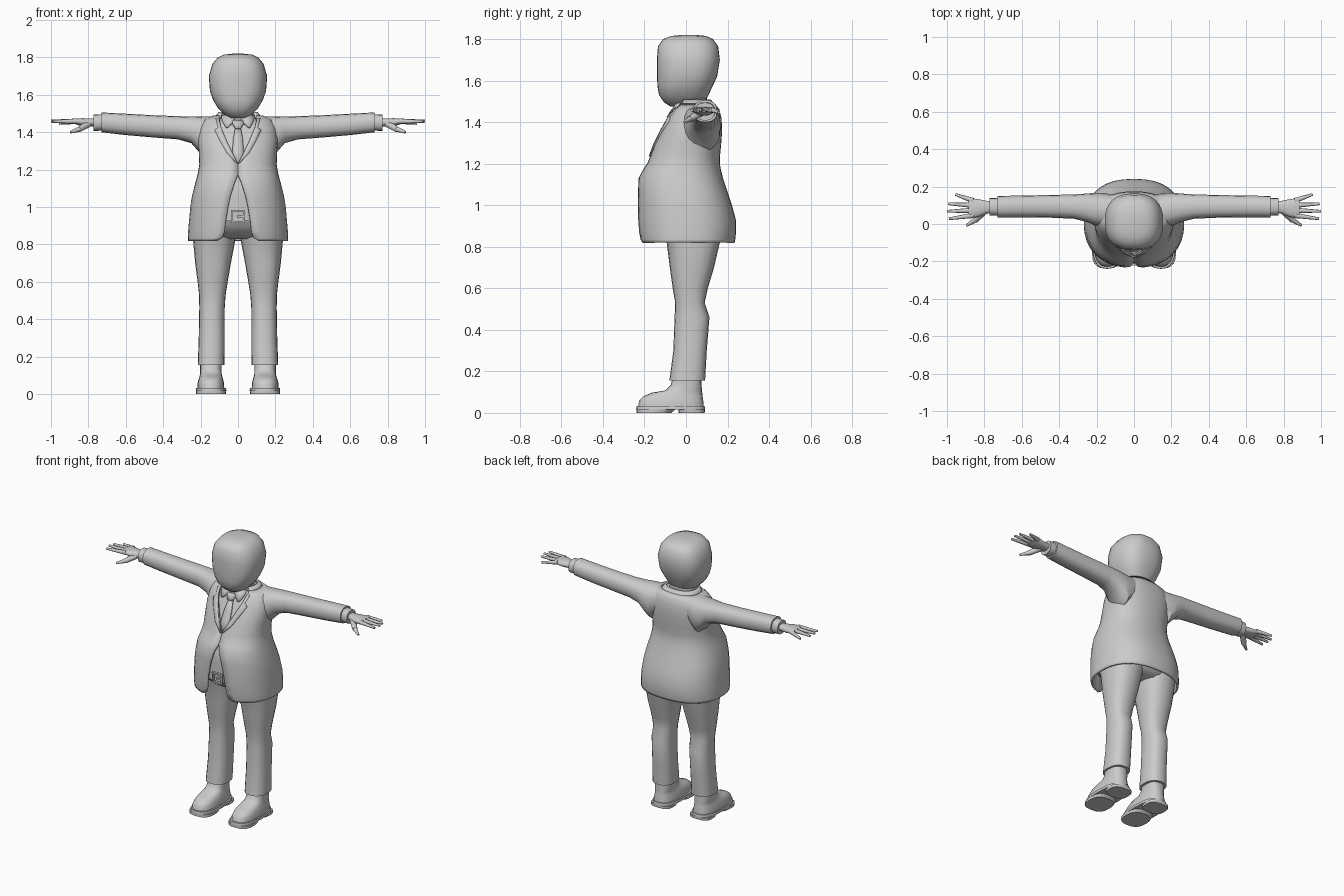
import bpy, bmesh
from math import sin, cos, pi, asin
from mathutils import Vector


def sgnpow(v, e):
    return (abs(v) ** e) * (1 if v >= 0 else -1)


def finish(name, bm, mirror=False, thick=0, angle=40):
    bmesh.ops.recalc_face_normals(bm, faces=bm.faces)
    me = bpy.data.meshes.new(name)
    bm.to_mesh(me)
    bm.free()
    ob = bpy.data.objects.new(name, me)
    bpy.context.collection.objects.link(ob)
    bpy.ops.object.select_all(action='DESELECT')
    ob.select_set(True)
    bpy.context.view_layer.objects.active = ob
    bpy.ops.object.shade_smooth_by_angle(angle=angle * pi / 180)
    if thick:
        s = ob.modifiers.new("thickness", 'SOLIDIFY')
        s.thickness, s.offset = thick, 0
    if mirror:
        ob.modifiers.new("mirror", 'MIRROR')
    return ob


def loft(name, rings, n=24, p=2.4, axis='z', mirror=False, cap=True, thick=0, angle=40):
    """Rings: (position, u0, u1, v0, v1[, front gap]); superellipse sections.
    axis z: u=x, v=y.  axis x: u=y, v=z."""
    bm = bmesh.new()
    rows = []
    for w, u0, u1, v0, v1, *gap in rings:
        hu, hv, cu, cv = (u1 - u0) / 2, (v1 - v0) / 2, (u0 + u1) / 2, (v0 + v1) / 2
        if gap:
            t0 = asin(min(1, gap[0] / hu) ** (p / 2))
            ts = [t0 + (2 * pi - 2 * t0) * i / n for i in range(n + 1)]
        else:
            ts = [2 * pi * i / n for i in range(n)]
        row = []
        for t in ts:
            u, v = cu + hu * sgnpow(sin(t), 2 / p), cv - hv * sgnpow(cos(t), 2 / p)
            row.append(bm.verts.new((u, v, w) if axis == 'z' else (w, u, v)))
        rows.append(row)
    is_open = len(rings[0]) > 5
    for a, b in zip(rows, rows[1:]):
        for i in range(len(a) - 1 if is_open else len(a)):
            j = (i + 1) % len(a)
            bm.faces.new((a[i], a[j], b[j], b[i]))
    if cap and not is_open:
        bm.faces.new(rows[0])
        bm.faces.new(rows[-1])
    return finish(name, bm, mirror, thick, angle)


def sym(rows):
    """(z, half width, front, back, ...) to full ring."""
    return [(r[0], -r[1], r[1], *r[2:]) for r in rows]


def front_y(rings, x, z, p=2.4):
    rs = sorted(rings)
    z = min(max(z, rs[0][0]), rs[-1][0])
    a, b = next((a, b) for a, b in zip(rs, rs[1:]) if a[0] <= z <= b[0])
    k = (z - a[0]) / (b[0] - a[0])
    hw, f, bk = [a[i] + (b[i] - a[i]) * k for i in (2, 3, 4)]
    return (f + bk) / 2 - (bk - f) / 2 * max(0, 1 - abs(x / hw) ** p) ** (1 / p)


def patch(name, rows, rings, off, mirror=True, thick=0.008):
    """Cloth strip laid on the front of a loft; rows are (z, x0, x1)."""
    bm = bmesh.new()
    vs = [[bm.verts.new((x, front_y(rings, x, z) - off, z))
           for x in (x0, (x0 + x1) / 2, x1)] for z, x0, x1 in rows]
    for a, b in zip(vs, vs[1:]):
        for i in range(2):
            bm.faces.new((a[i], a[i + 1], b[i + 1], b[i]))
    return finish(name, bm, mirror, thick)


def tube(name, p0, p1, r0, r1):
    p0, p1 = Vector(p0), Vector(p1)
    d = p1 - p0
    bm = bmesh.new()
    bmesh.ops.create_cone(bm, cap_ends=True, segments=8, radius1=r0, radius2=r1, depth=d.length)
    m = d.to_track_quat('Z', 'Y').to_matrix().to_4x4()
    m.translation = (p0 + p1) / 2
    bm.transform(m)
    return finish(name, bm, mirror=True, angle=60)


def box(name, c, s):
    bm = bmesh.new()
    bmesh.ops.create_cube(bm, size=1)
    for v in bm.verts:
        v.co = Vector([c[i] + v.co[i] * s[i] for i in range(3)])
    return finish(name, bm)


# Head and neck
loft("head", sym([(1.475, .04, -.075, .05), (1.495, .075, -.105, .09), (1.53, .108, -.13, .108),
                  (1.57, .132, -.137, .127), (1.62, .15, -.14, .15), (1.7, .156, -.14, .163),
                  (1.765, .137, -.135, .155), (1.8, .108, -.11, .13), (1.815, .075, -.07, .095),
                  (1.82, .03, -.02, .045)]), n=32, p=2.5, angle=70)
loft("neck", sym([(1.4, .09, -.06, .1), (1.55, .085, -.05, .1)]))

# Jacket body: open at the front by the gap in the last column
jacket = sym([(.82, .262, -.215, .228, .11), (.835, .262, -.219, .231, .083),
              (.87, .261, -.224, .235, .071), (.93, .256, -.228, .234, .065),
              (1.0, .25, -.228, .215, .053), (1.06, .24, -.227, .195, .04),
              (1.13, .222, -.222, .172, .018), (1.17, .211, -.2, .162, .001),
              (1.2, .205, -.18, .157, .001), (1.23, .201, -.168, .157, .001),
              (1.29, .203, -.147, .163, .03), (1.36, .208, -.115, .168, .065),
              (1.42, .2, -.085, .165, .09), (1.46, .18, -.06, .155, .1),
              (1.485, .13, -.045, .135, .098)])
loft("jacket_body", jacket, n=36, thick=.012)
loft("jacket_collar", sym([(1.465, .13, -.055, .146, .1), (1.505, .1, -.04, .115, .085)]),
     n=20, thick=.012)
patch("lapel", [(1.235, .001, .008), (1.29, .03, .06), (1.36, .063, .1), (1.41, .083, .125),
                (1.425, .09, .105), (1.47, .1, .118)], jacket, .009)

# Sleeves and shirt cuffs
loft("sleeve", [(.08, .0, .15, 1.35, 1.482), (.17, -.02, .167, 1.26, 1.484),
                (.205, -.01, .167, 1.29, 1.484), (.25, .01, .163, 1.342, 1.484),
                (.32, .028, .158, 1.362, 1.486), (.45, .034, .155, 1.372, 1.491),
                (.6, .036, .152, 1.385, 1.499), (.73, .036, .15, 1.4, 1.506)],
     n=16, axis='x', mirror=True)
loft("shirt_cuff", [(.7, .045, .14, 1.41, 1.497), (.772, .045, .138, 1.407, 1.494)],
     n=16, axis='x', mirror=True)

# Hands
loft("palm", [(.75, .06, .122, 1.43, 1.476), (.79, .056, .124, 1.432, 1.474),
              (.83, .038, .132, 1.432, 1.475), (.87, .032, .138, 1.443, 1.474),
              (.885, .036, .136, 1.448, 1.47)], n=16, axis='x', mirror=True, angle=60)
for label, y0, tip in (("little", .125, (.955, .158, 1.447)), ("ring", .1, (.993, .108, 1.457)),
                       ("middle", .073, (1.0, .068, 1.46)), ("index", .046, (.99, .028, 1.458))):
    tube(label + "_finger", (.86, y0, 1.459), tip, .0145, .007)
tube("thumb", (.8, .07, 1.445), (.85, .02, 1.415), .02, .016)
tube("thumb_tip", (.845, .024, 1.418), (.895, -.008, 1.4), .015, .007)

# Shirt, shirt collar and tie
shirt = [(z, u0 + .02, u1 - .02, v0 + .018, v1 - .018) for z, u0, u1, v0, v1, g in jacket if z > .9]
loft("shirt", shirt, n=32, angle=60)
patch("shirt_collar", [(1.49, .015, .088), (1.46, .017, .085), (1.425, .055, .065)], shirt, .022)
patch("tie", [(1.425, -.015, .015), (1.36, -.026, .026), (1.3, -.03, .03), (1.22, -.03, .03)],
      shirt, .008, mirror=False)
patch("tie_knot", [(1.46, -.027, .027), (1.445, -.029, .029), (1.42, -.014, .014)],
      shirt, .02, mirror=False, thick=.016)

# Trousers
loft("trouser_seat", sym([(.83, .13, -.07, .13), (.85, .2, -.12, .165), (.9, .232, -.18, .198),
                          (.97, .23, -.203, .195)]), n=28, angle=70)
loft("trouser_leg", [(.93, .01, .24, -.13, .19), (.82, .015, .24, -.093, .163),
                     (.7, .038, .229, -.078, .135), (.6, .055, .216, -.064, .105),
                     (.53, .066, .208, -.052, .09), (.46, .071, .207, -.055, .113),
                     (.3, .071, .21, -.061, .1), (.155, .072, .215, -.08, .092)],
     n=20, mirror=True)

# Belt and buckle
loft("belt", sym([(.925, .236, -.209, .2), (.975, .233, -.212, .198)]), n=32)
for s in (-1, 1):
    box("buckle_side", (s * .032, -.216, .95), (.01, .014, .07))
    box("buckle_rail", (0, -.216, .95 + s * .03), (.07, .014, .01))
box("buckle_prong", (.012, -.217, .95), (.035, .012, .01))

# Shoes
loft("shoe_upper", [(.028, .073, .217, -.23, .086), (.06, .075, .216, -.226, .083),
                    (.08, .08, .21, -.205, .08), (.097, .085, .205, -.165, .078),
                    (.108, .087, .203, -.1, .077), (.135, .088, .202, -.073, .075),
                    (.19, .088, .202, -.06, .074)], n=20, p=2.6, mirror=True, angle=60)
loft("shoe_welt", [(.016, .062, .226, -.24, .092), (.034, .064, .224, -.238, .09)],
     n=24, p=2.7, mirror=True)
loft("shoe_sole", [(0, .064, .224, -.238, -.07), (.018, .063, .225, -.239, -.05)],
     n=20, p=2.7, mirror=True)
loft("shoe_heel", [(0, .072, .217, -.035, .09), (.018, .07, .219, -.037, .091)],
     n=20, p=3, mirror=True)
